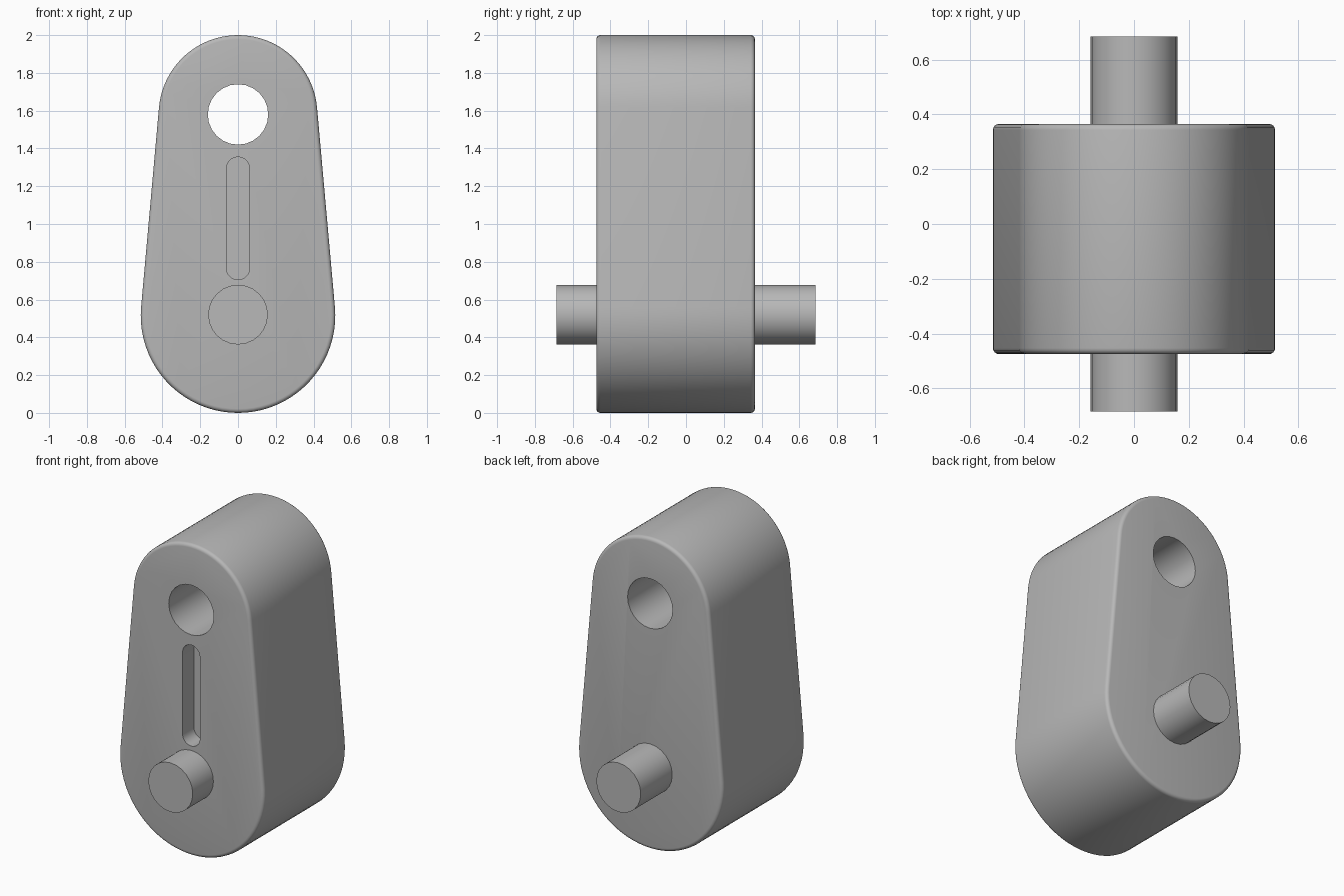
import bpy, bmesh, math

cube = bpy.data.objects.get("Cube")
if cube:
    bpy.data.objects.remove(cube, do_unlink=True)

grey = bpy.data.materials.new("plain grey")
grey.use_nodes = True
colour = (0.48, 0.48, 0.48, 1)
grey.diffuse_color = colour
grey.node_tree.nodes["Principled BSDF"].inputs["Base Color"].default_value = colour

HOLE_Z, PIN_Z = 1.58, 0.515
FRONT, BACK = -0.475, 0.365


def arc(radius, z, start, end, steps):
    """Points on an arc in the front plane."""
    angles = [start + (end - start) * i / steps for i in range(steps + 1)]
    return [(radius * math.cos(a), z + radius * math.sin(a)) for a in angles]


def prism(name, outline, y0, y1):
    """Extrude a front-plane outline from y0 to y1."""
    bm = bmesh.new()
    face = bm.faces.new([bm.verts.new((x, y0, z)) for x, z in outline])
    made = bmesh.ops.extrude_face_region(bm, geom=[face])["geom"]
    moved = [v for v in made if isinstance(v, bmesh.types.BMVert)]
    bmesh.ops.translate(bm, verts=moved, vec=(0, y1 - y0, 0))
    bmesh.ops.recalc_face_normals(bm, faces=bm.faces)
    mesh = bpy.data.meshes.new(name)
    bm.to_mesh(mesh)
    bm.free()
    mesh.materials.append(grey)
    obj = bpy.data.objects.new(name, mesh)
    bpy.context.collection.objects.link(obj)
    return obj


def capsule(top_r, top_z, low_r, low_z, steps):
    """Two arcs joined by tangent sides."""
    tilt = math.asin((low_r - top_r) / (top_z - low_z))
    return (arc(top_r, top_z, tilt, math.pi - tilt, steps)
            + arc(low_r, low_z, math.pi - tilt, math.tau + tilt, steps))


def circle(radius, z, steps=24):
    return arc(radius, z, 0, math.tau, steps)[:-1]


def smooth(obj):
    bpy.ops.object.select_all(action="DESELECT")
    obj.select_set(True)
    bpy.context.view_layer.objects.active = obj
    bpy.ops.object.shade_smooth_by_angle(angle=math.radians(32))


# Tapered body with rounded rims
body = prism("body", capsule(0.42, HOLE_Z, 0.515, PIN_Z, 40), FRONT, BACK)
bevel = body.modifiers.new("rounded rims", "BEVEL")
bevel.width, bevel.segments = 0.022, 4
bevel.limit_method, bevel.angle_limit = "ANGLE", math.radians(60)

# Through hole and shallow front slot
cutters = [
    prism("hole_cutter", circle(0.16, HOLE_Z), -1, 1),
    prism("slot_cutter", capsule(0.062, 1.293, 0.062, 0.767, 10), -1, FRONT + 0.115),
]
for cutter in cutters:
    cut = body.modifiers.new(cutter.name, "BOOLEAN")
    cut.object, cut.solver = cutter, "EXACT"

# Bake the cuts so that smoothing sees the finished edges
bpy.context.view_layer.update()
evaluated = body.evaluated_get(bpy.context.evaluated_depsgraph_get())
finished = bpy.data.meshes.new_from_object(evaluated)
body.modifiers.clear()
body.data = finished
for cutter in cutters:
    bpy.data.objects.remove(cutter, do_unlink=True)
smooth(body)

# Pin standing out at front and back
smooth(prism("pin", circle(0.158, PIN_Z + 0.005), -0.685, 0.685))
